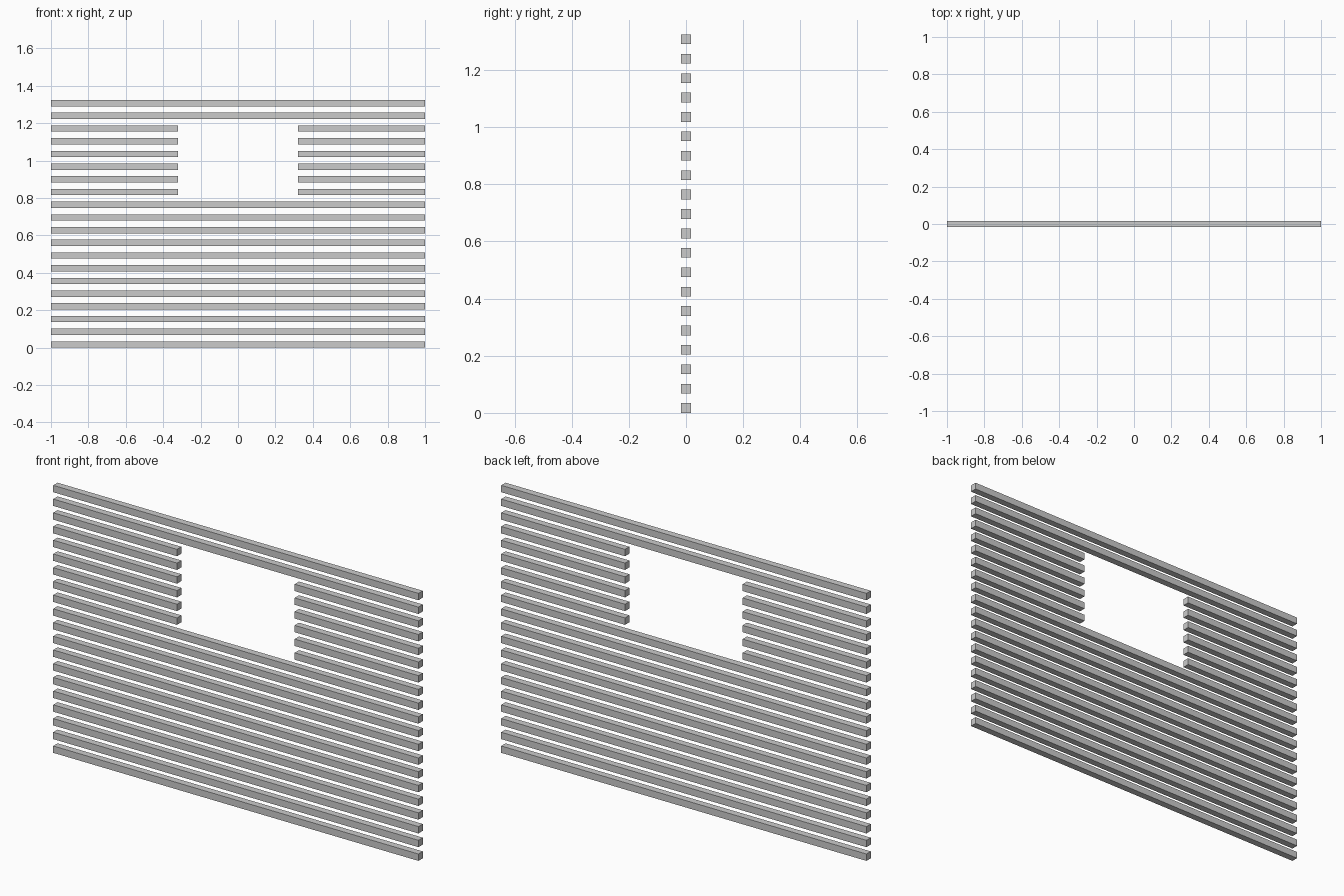
import bpy

if "Cube" in bpy.data.objects:
    bpy.data.objects.remove(bpy.data.objects["Cube"])

COUNT = 20            # slat rows
SIZE = 0.034          # square slat section
PITCH = 0.0679        # row spacing
HALF_LENGTH = 1.0
HALF_WINDOW = 0.322
WINDOW_ROWS = range(12, 18)


def slat(name, x0, x1, row):
    """Square bar from x0 to x1 on the given row."""
    z = SIZE / 2 + row * PITCH
    bpy.ops.mesh.primitive_cube_add(size=1, location=((x0 + x1) / 2, 0, z))
    bar = bpy.context.object
    bar.name = name
    bar.scale = (x1 - x0, SIZE, SIZE)
    bpy.ops.object.transform_apply(location=False, rotation=False, scale=True)


for row in range(COUNT):
    if row in WINDOW_ROWS:
        # short slats either side of the window opening
        slat(f"left_slat_{row}", -HALF_LENGTH, -HALF_WINDOW, row)
        slat(f"right_slat_{row}", HALF_WINDOW, HALF_LENGTH, row)
    else:
        # full-width slats
        slat(f"full_slat_{row}", -HALF_LENGTH, HALF_LENGTH, row)
